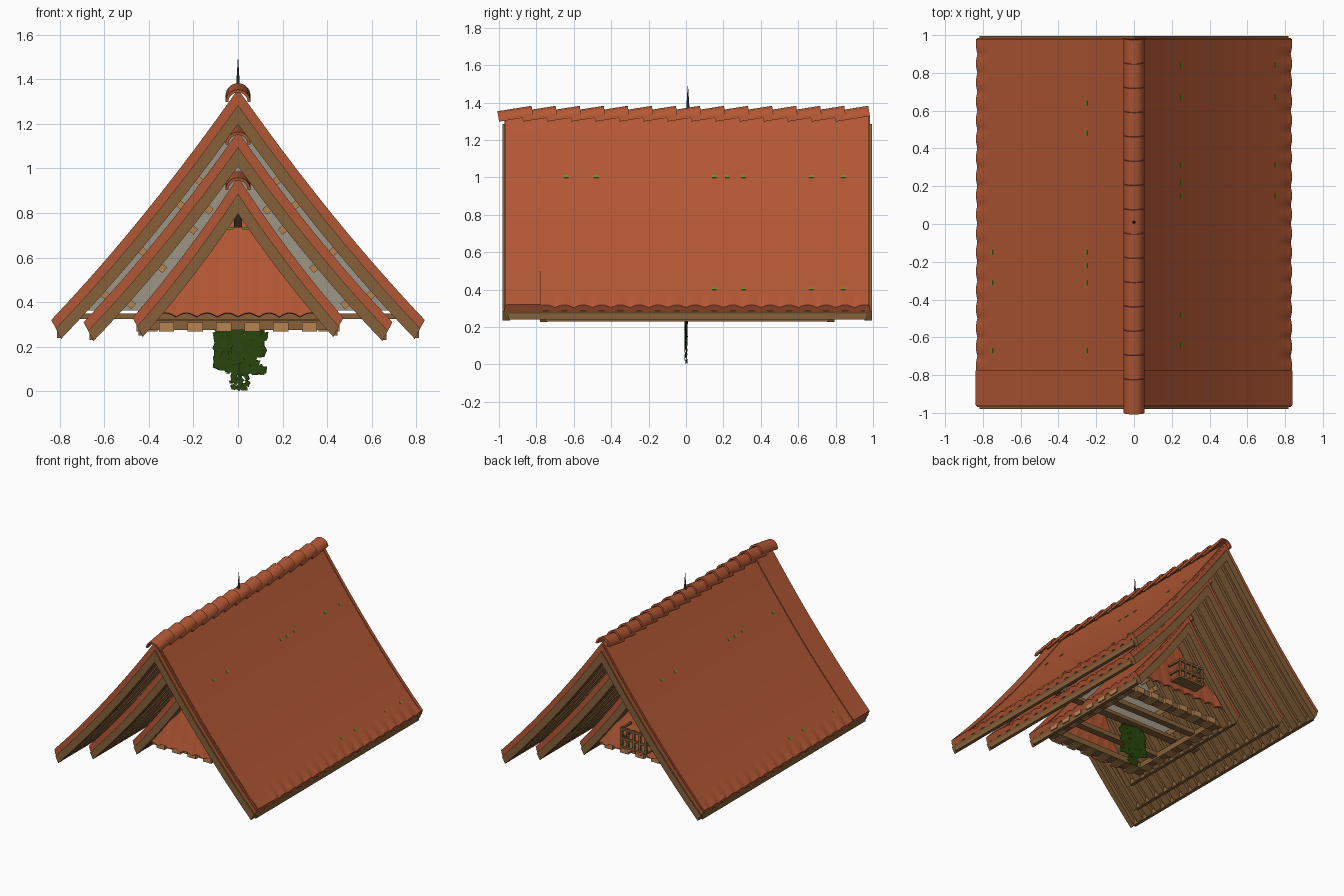
import bpy, bmesh, math, random
from mathutils import Vector, Matrix

if "Cube" in bpy.data.objects:
    bpy.data.objects.remove(bpy.data.objects["Cube"])
random.seed(4)

def mat(name, c):
    m = bpy.data.materials.new(name)
    m.diffuse_color = (*c, 1)
    m.use_nodes = True
    m.node_tree.nodes["Principled BSDF"].inputs["Base Color"].default_value = m.diffuse_color
    return m

TILE = mat("terracotta", (0.45, 0.097, 0.035))
WOOD = mat("timber", (0.24, 0.12, 0.042))
LIGHT = mat("light timber", (0.47, 0.235, 0.085))
GREY = mat("grey plaster", (0.34, 0.30, 0.24))
LEAF = mat("ivy green", (0.022, 0.06, 0.004))
MOSS = mat("moss green", (0.13, 0.30, 0.02))
IRON = mat("dark iron", (0.07, 0.075, 0.085))
DARK = mat("dark opening", (0.03, 0.017, 0.01))

def finish(name, bm, m, angle=None):
    bmesh.ops.recalc_face_normals(bm, faces=bm.faces)
    me = bpy.data.meshes.new(name)
    bm.to_mesh(me)
    bm.free()
    me.materials.append(m)
    if angle:
        me.shade_smooth()
        me.set_sharp_from_angle(angle=math.radians(angle))
    ob = bpy.data.objects.new(name, me)
    bpy.context.collection.objects.link(ob)
    return ob

def add_box(bm, x0, x1, y0, y1, z0, z1, rot=None):
    M = Matrix.Translation(((x0+x1)/2, (y0+y1)/2, (z0+z1)/2))
    if rot:
        M = M @ rot
    bmesh.ops.create_cube(bm, size=1, matrix=M @ Matrix.Diagonal((x1-x0, y1-y0, z1-z0, 1)))

def boxes(name, items, m):
    bm = bmesh.new()
    for b in items:
        add_box(bm, *b)
    return finish(name, bm, m)

# gable profile: slightly sagging slopes from eave to eave
def profile(hw, apex, eave):
    half = [0.1*i for i in range(1, 10)] + [0.96, 1.0]
    pts = []
    for t in [-s for s in half[::-1]] + [0] + half:
        s = abs(t)
        pts.append(Vector((hw*t, 0, eave + (apex-eave)*((1-s) - 0.15*s*(1-s)))))
    return pts

# parallel copy of the profile; the eave ends are cut steeply, w ripples them
def offset(pts, d, w=0):
    out = []
    for i, p in enumerate(pts):
        a = (p - pts[i-1]).normalized() if i else None
        b = (pts[i+1] - p).normalized() if i < len(pts)-1 else None
        end = a is None or b is None
        a, b = a or b, b or a
        na, nb = Vector((-a.z, 0, a.x)), Vector((-b.z, 0, b.x))
        n = (na + nb).normalized()
        if end:
            n = Vector((math.copysign(0.47, p.x), 0, 0.88))
        out.append(p - n*(d - w*end)/n.dot(na))
    return out

# shell between two offsets of the profile, swept along y
def sweep(bm, pts, d0, d1, ys, wave=lambda y: 0):
    rings = []
    for y in ys:
        ring = offset(pts, d0, wave(y)) + offset(pts, d1, wave(y))[::-1]
        rings.append([bm.verts.new((p.x, y, p.z)) for p in ring])
    k = len(rings[0])
    for a, b in zip(rings, rings[1:]):
        for i in range(k):
            bm.faces.new((a[i], a[(i+1) % k], b[(i+1) % k], b[i]))
    for r in (rings[0], rings[-1]):
        for i in range(k//2-1):
            bm.faces.new((r[i], r[i+1], r[k-2-i], r[k-1-i]))

def roof(tag, hw, apex, eave, y0, y1, ncap):
    pts = profile(hw, apex, eave)
    # tile skin with scalloped eaves
    bm = bmesh.new()
    n = round((y1-y0)/0.0125)
    ys = [y0+0.01 + (y1-y0-0.02)*i/n for i in range(n+1)]
    sweep(bm, pts, 0.0, 0.032, ys, lambda y: 0.016*abs(math.sin(math.pi*y/0.1))-0.012)
    finish(tag+"_roof_tiles", bm, TILE, 40)
    # raised front verge strip and rounded edges
    bm = bmesh.new()
    sweep(bm, pts, -0.006, 0.03, [y0+0.012, y0+0.195])
    for ya, s in ((y0, 1), (y1, -1)):
        sweep(bm, pts, 0.008, 0.036, [ya, ya+s*0.006])
        sweep(bm, pts, -0.004, 0.036, [ya+s*0.006, ya+s*0.03])
    finish(tag+"_verge_tiles", bm, TILE, 40)
    # boarding, barge boards and eave fascia
    bm = bmesh.new()
    sweep(bm, pts, 0.032, 0.055, [y0+0.01, y1-0.01])
    for ya in (y0-0.01, y1-0.03):
        sweep(bm, pts, 0.035, 0.085, [ya, ya+0.04])
    for s in (-1, 1):
        c = s*(hw-0.035)
        add_box(bm, c-0.012, c+0.012, y0+0.02, y1-0.02, eave-0.075, eave-0.035)
    finish(tag+"_boarding", bm, WOOD)
    # rafters
    bm = bmesh.new()
    m = round((y1-y0)/0.1)
    for i in range(1, m):
        y = y0 + (y1-y0)*i/m
        sweep(bm, pts, 0.054, 0.08, [y-0.03, y+0.03])
    finish(tag+"_rafters", bm, WOOD)
    # short purlin blocks beside the cross wall
    bm = bmesh.new()
    low = offset(pts, 0.095)
    for i in (3, 5, 7, 8, 14, 15, 17, 19):
        p = low[i]
        r = Matrix.Rotation(math.radians(50 if p.x > 0 else -50), 4, 'Y')
        add_box(bm, p.x-0.016, p.x+0.016, -0.09, 0.09, p.z-0.016, p.z+0.016, r)
    finish(tag+"_purlin_blocks", bm, LIGHT)
    # overlapping tilted half-round ridge tiles
    bm = bmesh.new()
    L = 0.185
    a, b = y0-0.03, y1
    for i in range(ncap):
        c = a + L/2 + (b-a-L)*i/(ncap-1)
        M = Matrix.Translation((0, c, apex-0.036)) @ Matrix.Rotation(math.radians(9), 4, 'X')
        rows = []
        for y in (-L/2, L/2):
            for r in (0.056, 0.043):
                rows.append([bm.verts.new(M @ Vector((r*math.cos(math.pi*k/14), y,
                             0.004 + r*math.sin(math.pi*k/14)))) for k in range(15)])
        fo, fi, bo, bi = rows
        for p, q in ((fo, bo), (fi, bi), (fo, fi), (bo, bi)):
            for k in range(14):
                bm.faces.new((p[k], p[k+1], q[k+1], q[k]))
        for k in (0, 14):
            bm.faces.new((fo[k], fi[k], bi[k], bo[k]))
    finish(tag+"_ridge_tiles", bm, TILE, 40)
    return pts

outer = roof("outer", 0.835, 1.345, 0.315, -0.97, 0.985, 15)
roof("middle", 0.69, 1.155, 0.305, -0.77, 0.785, 12)
roof("inner", 0.47, 0.95, 0.325, -0.57, 0.58, 9)

# grey cross wall under the outer roof
bm = bmesh.new()
edge = [p for p in offset(outer, 0.06) if p.z > 0.34]
f = bm.faces.new([bm.verts.new((p.x, -0.006, p.z)) for p in edge])
r = bmesh.ops.extrude_face_region(bm, geom=[f])
bmesh.ops.translate(bm, vec=(0, 0.012, 0),
                    verts=[v for v in r['geom'] if isinstance(v, bmesh.types.BMVert)])
finish("cross_wall", bm, GREY)
boxes("wall_tie_beam", [(-0.74, 0.74, -0.03, 0.03, 0.325, 0.35)], WOOD)

# tiled gable aprons with scalloped lower edge
for tag, s in (("front", -1), ("back", 1)):
    bm = bmesh.new()
    top, bot = [], []
    n = 64
    for i in range(n+1):
        x = -0.37 + 0.74*i/n
        w = 0.018*abs(math.sin(math.pi*x/0.0925))
        bot.append((x, 0.545, 0.335+w))
        top.append((x, 0.545-0.15*(1-abs(x)/0.37), max(0.84-1.25*abs(x), 0.37)))
    vb = [bm.verts.new((x, s*y, z)) for x, y, z in bot]
    vt = [bm.verts.new((x, s*y, z)) for x, y, z in top]
    for i in range(n):
        bm.faces.new((vb[i], vb[i+1], vt[i+1], vt[i]))
    ob = finish(tag+"_apron_tiles", bm, TILE)
    mod = ob.modifiers.new("thickness", 'SOLIDIFY')
    mod.thickness = 0.014

# small arched opening with moss below it
bm = bmesh.new()
add_box(bm, -0.018, 0.018, -0.55, -0.38, 0.735, 0.795)
bmesh.ops.create_cone(bm, cap_ends=True, segments=16, radius1=0.018, radius2=0.018, depth=0.17,
                      matrix=Matrix.Translation((0, -0.465, 0.795)) @ Matrix.Rotation(math.pi/2, 4, 'X'))
finish("gable_opening", bm, DARK)
boxes("opening_moss", [(s*0.036-0.016, s*0.036+0.016, -0.5, -0.42, 0.726, 0.738)
                       for s in (-1, 1)], MOSS)

# moss specks on the slopes
bm = bmesh.new()
for side in (-1, 1):
    for y, i in ((-0.64, 14), (-0.48, 14), (0.15, 14), (0.22, 14), (0.31, 14), (0.67, 14),
                 (0.84, 14), (0.15, 20), (0.31, 20), (0.67, 20), (0.84, 20)):
        p = offset(outer, -0.001)[i]
        add_box(bm, side*p.x-0.008, side*p.x+0.008, side*y-0.012, side*y+0.012,
                p.z-0.003, p.z+0.003, Matrix.Rotation(side*0.87, 4, 'Y'))
finish("roof_moss", bm, MOSS)

# square base frame with dentil blocks and cross beams
W = 0.435
ring = []
for s in (-1, 1):
    a, b = sorted((s*W, s*(W-0.08)))
    ring += [(-W, W, a, b, 0.275, 0.318), (a, b, -W, W, 0.275, 0.318)]
    ring.append((-W, W, s*0.2-0.025, s*0.2+0.025, 0.29, 0.325))
boxes("base_frame", ring, WOOD)
blocks = []
for i in range(6):
    c = -0.32 + 0.128*i
    for s in (-1, 1):
        a, b = sorted((s*0.36, s*0.455))
        blocks.append((c-0.034, c+0.034, a, b, 0.268, 0.31))
        blocks.append((a, b, c-0.034, c+0.034, 0.268, 0.31))
boxes("base_blocks", blocks, LIGHT)

# little railed balcony at the back
rail = [(-0.11, 0.11, 0.5, 0.62, 0.4, 0.415)]
for z in (0.46, 0.53):
    rail.append((-0.11, 0.11, 0.605, 0.62, z, z+0.015))
    for x in (-0.11, 0.095):
        rail.append((x, x+0.015, 0.5, 0.62, z, z+0.015))
for i in range(5):
    x = -0.1 + 0.05*i
    rail.append((x-0.008, x+0.008, 0.604, 0.619, 0.4, 0.55))
boxes("balcony_railing", rail, WOOD)

# spire
bm = bmesh.new()
bmesh.ops.create_cone(bm, cap_ends=True, segments=8, radius1=0.013, radius2=0.001, depth=0.19,
                      matrix=Matrix.Translation((0, 0.01, 1.395)))
finish("spire", bm, IRON)

# flat hanging ivy
bm = bmesh.new()
for i in range(300):
    z = 0.30 - 0.29*random.random()**1.2
    high = z > 0.09
    x = 0.01 + random.uniform(-1, 1)*(0.105 if high else 0.04)
    r = 0.03 if high else 0.013
    z = max(z, r)
    a = random.uniform(0, 6.28)
    y = random.uniform(-0.007, 0.007)
    vs = [bm.verts.new((x + r*k*math.cos(a+t), y+random.uniform(-.003, .003), z + r*k*math.sin(a+t)))
          for t, k in ((0, 1), (1.3, 0.7), (3.14, 0.8), (5, 0.7))]
    bm.faces.new(vs)
finish("hanging_ivy", bm, LEAF)
